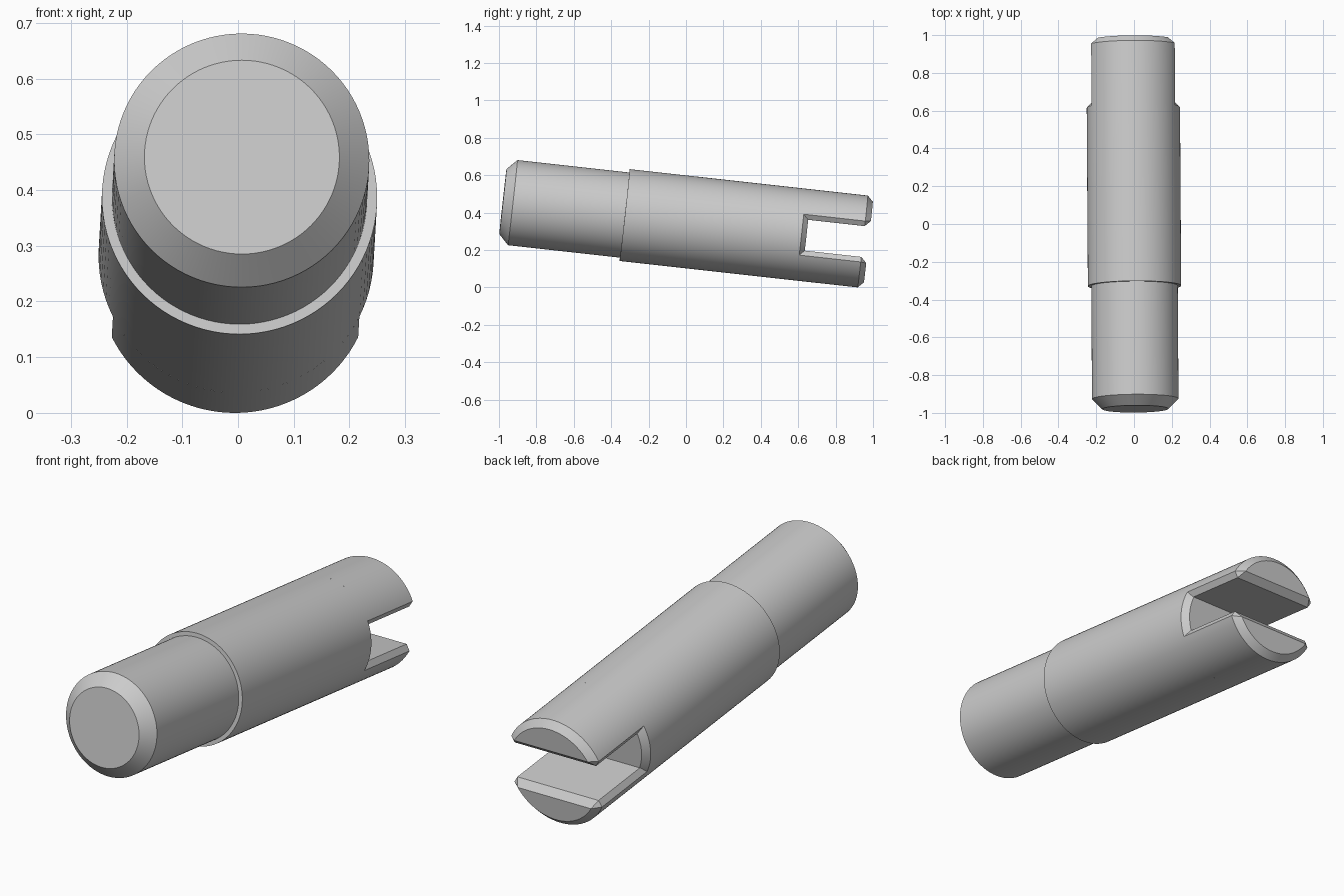
import bpy, bmesh
from math import sin, cos, asin, pi, radians

cube = bpy.data.objects.get("Cube")
if cube:
    bpy.data.objects.remove(cube, do_unlink=True)

# Main dimensions, measured along the pin from its front face
SHANK_R, BODY_R = 0.229, 0.247
STEP, MOUTH, FLOOR, END = 0.655, 1.605, 1.632, 1.966
CHAMFER = 0.03
SLOT = 0.083
SIDES = 96

steel = bpy.data.materials.new("plain_grey")
steel.use_nodes = True
grey = (0.6, 0.6, 0.6, 1)
steel.diffuse_color = grey
steel.node_tree.nodes["Principled BSDF"].inputs["Base Color"].default_value = grey


def loft(name, rings, open_start=False):
    """Skin a row of (distance, outline) rings along y and cap the ends."""
    bm = bmesh.new()
    loops = [[bm.verts.new((x, y, z)) for x, z in outline] for y, outline in rings]
    for a, b in zip(loops, loops[1:]):
        for i in range(len(a)):
            j = (i + 1) % len(a)
            bm.faces.new((a[i], a[j], b[j], b[i]))
    start = bm.faces.new(loops[0])
    bm.faces.new(loops[-1])
    bmesh.ops.recalc_face_normals(bm, faces=bm.faces)
    if open_start:
        bmesh.ops.delete(bm, geom=[start], context="FACES_ONLY")
    bmesh.ops.remove_doubles(bm, verts=bm.verts, dist=0.0005)
    mesh = bpy.data.meshes.new(name)
    bm.to_mesh(mesh)
    bm.free()
    mesh.materials.append(steel)
    obj = bpy.data.objects.new(name, mesh)
    bpy.context.collection.objects.link(obj)
    # The whole pin leans down towards its slotted end
    obj.location = (0.007, -0.979, 0.459)
    obj.rotation_euler = (-0.1105, 0, 0.0065)
    bpy.ops.object.select_all(action="DESELECT")
    obj.select_set(True)
    bpy.context.view_layer.objects.active = obj
    bpy.ops.object.shade_smooth_by_angle(angle=radians(25))
    return obj


def circle(r):
    return [(r * cos(2 * pi * i / SIDES), r * sin(2 * pi * i / SIDES)) for i in range(SIDES)]


def segment(r, corner_x, flat, arc_start, side):
    """Round segment with a flat inner face and trimmed corners."""
    a = asin(arc_start / r)
    n = SIDES // 2
    arc = [a + (pi - 2 * a) * i / n for i in range(n + 1)]
    pts = [(corner_x, flat)] + [(r * cos(t), r * sin(t)) for t in arc] + [(-corner_x, flat)]
    return [(side * x, side * z) for x, z in pts]


# Front shank with chamfered nose
loft("front_shank", [
    (0, circle(0.175)),
    (0.053, circle(SHANK_R)),
    (STEP, circle(SHANK_R)),
])

# Thicker body, ending in the chamfered slot floor
loft("main_body", [
    (STEP, circle(BODY_R)),
    (MOUTH, circle(BODY_R)),
    (FLOOR, circle(BODY_R - 0.027)),
])

# Two prongs either side of the slot
end_r, end_flat = BODY_R - CHAMFER, SLOT + CHAMFER
end_x = (end_r ** 2 - end_flat ** 2) ** 0.5
for name, side in (("upper_prong", 1), ("lower_prong", -1)):
    full = segment(BODY_R, 0.205, SLOT, 0.11, side)
    tip = segment(end_r, end_x, end_flat, end_flat, side)
    loft(name, [(MOUTH, full), (END - CHAMFER, full), (END, tip)], open_start=True)
